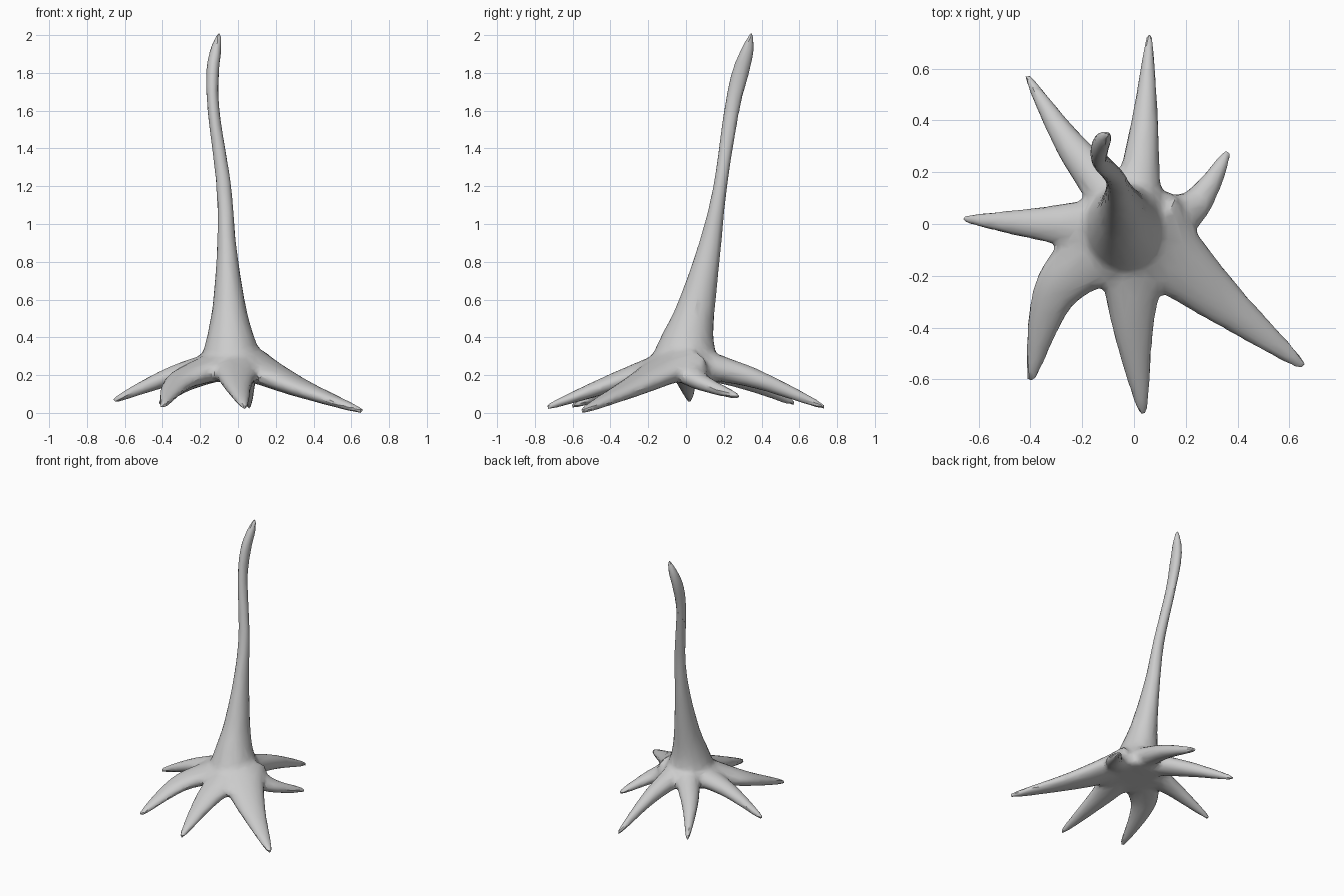
import bpy, bmesh, math
from mathutils import Vector

if "Cube" in bpy.data.objects:
    bpy.data.objects.remove(bpy.data.objects["Cube"])

SIDES = 16
bm = bmesh.new()


def loft(rings):
    """Skin a list of vertex-position rings into a closed tube."""
    loops = [[bm.verts.new(p) for p in ring] for ring in rings]
    for a, b in zip(loops, loops[1:]):
        for i in range(SIDES):
            j = (i + 1) % SIDES
            bm.faces.new((a[i], a[j], b[j], b[i]))
    bm.faces.new(loops[0][::-1])
    bm.faces.new(loops[-1])


def ellipse(centre, u, v):
    return [centre + u * math.cos(t) + v * math.sin(t)
            for t in (2 * math.pi * i / SIDES for i in range(SIDES))]


def spline(rows, steps):
    """Catmull-Rom interpolation through rows of numbers."""
    pts = [rows[0]] + rows + [rows[-1]]
    out = []
    for a, b, c, d in zip(pts, pts[1:], pts[2:], pts[3:]):
        for k in range(steps):
            t = k / steps
            out.append([0.5 * (2 * q + (r - p) * t + (2 * p - 5 * q + 4 * r - s) * t * t
                               + (3 * q - p - 3 * r + s) * t ** 3)
                        for p, q, r, s in zip(a, b, c, d)])
    return out + [rows[-1]]


# Trunk: height, centre x, centre y, half width, half depth
trunk = [(0.165, 0.01, -0.05, 0.21, 0.21), (0.23, 0.0, -0.03, 0.2, 0.2),
         (0.31, -0.03, -0.01, 0.16, 0.17), (0.42, -0.04, 0.01, 0.122, 0.137),
         (0.6, -0.048, 0.06, 0.083, 0.098), (0.9, -0.06, 0.128, 0.05, 0.06),
         (1.2, -0.075, 0.181, 0.04, 0.037), (1.6, -0.129, 0.242, 0.032, 0.041),
         (1.8, -0.134, 0.288, 0.034, 0.047), (1.92, -0.118, 0.324, 0.03, 0.035),
         (2.01, -0.1, 0.347, 0.01, 0.01)]
loft([ellipse(Vector((x, y, z)), Vector((w, 0, 0)), Vector((0, d, 0)))
      for z, x, y, w, d in spline(trunk, 6)])

# Roots: middle point, tip point, half width where it leaves the trunk
roots = [((0.04, 0.37, 0.18), (0.06, 0.735, 0.03), 0.115),
         ((-0.25, 0.31, 0.175), (-0.415, 0.575, 0.05), 0.12),
         ((-0.35, 0.0, 0.195), (-0.66, 0.02, 0.065), 0.14),
         ((-0.295, -0.25, 0.175), (-0.4, -0.605, 0.035), 0.19),
         ((-0.005, -0.37, 0.165), (0.035, -0.735, 0.03), 0.18),
         ((0.31, -0.275, 0.14), (0.655, -0.55, 0.01), 0.2),
         ((0.22, 0.06, 0.175), (0.365, 0.28, 0.085), 0.15)]
for mid, tip, width in roots:
    start = (mid[0] * 0.1, mid[1] * 0.1, 0.27)
    path = [Vector(p) for p in spline([start, mid, tip], 10)]
    last = len(path) - 1
    rings = []
    for i, p in enumerate(path):
        t = i / last
        d = path[min(i + 1, last)] - path[max(i - 1, 0)]
        side = d.cross(Vector((0, 0, 1))).normalized()
        up = side.cross(d).normalized()
        rings.append(ellipse(p, side * width * (1 - 0.93 * t ** 0.85),
                             up * 0.09 * (1 - 0.86 * t)))
    loft(rings)

bmesh.ops.recalc_face_normals(bm, faces=bm.faces)
mesh = bpy.data.meshes.new("stump_with_roots")
bm.to_mesh(mesh)
bm.free()
stump = bpy.data.objects.new("stump_with_roots", mesh)
bpy.context.collection.objects.link(stump)
bpy.context.view_layer.objects.active = stump
stump.select_set(True)

# Fuse trunk and roots into one skin
fuse = stump.modifiers.new("fuse", 'REMESH')
fuse.mode = 'VOXEL'
fuse.voxel_size = 0.01
bpy.ops.object.modifier_apply(modifier="fuse")

# Blend the flare strongly, fading out along the roots and up the trunk
flare = stump.vertex_groups.new(name="flare")
for v in stump.data.vertices:
    reach = (v.co - Vector((0, -0.03, 0.24))).length
    flare.add([v.index], max(0.0, min(1.0, (0.42 - reach) / 0.2)), 'REPLACE')
blend = stump.modifiers.new("blend", 'SMOOTH')
blend.factor = 0.5
blend.iterations = 45
blend.vertex_group = "flare"
soften = stump.modifiers.new("soften", 'SMOOTH')
soften.factor = 0.5
soften.iterations = 6

# Thin to a low-poly surface
thin = stump.modifiers.new("thin", 'DECIMATE')
thin.ratio = 0.06
for name in ("blend", "soften", "thin"):
    bpy.ops.object.modifier_apply(modifier=name)
bpy.ops.object.shade_smooth_by_angle(angle=math.radians(30))
